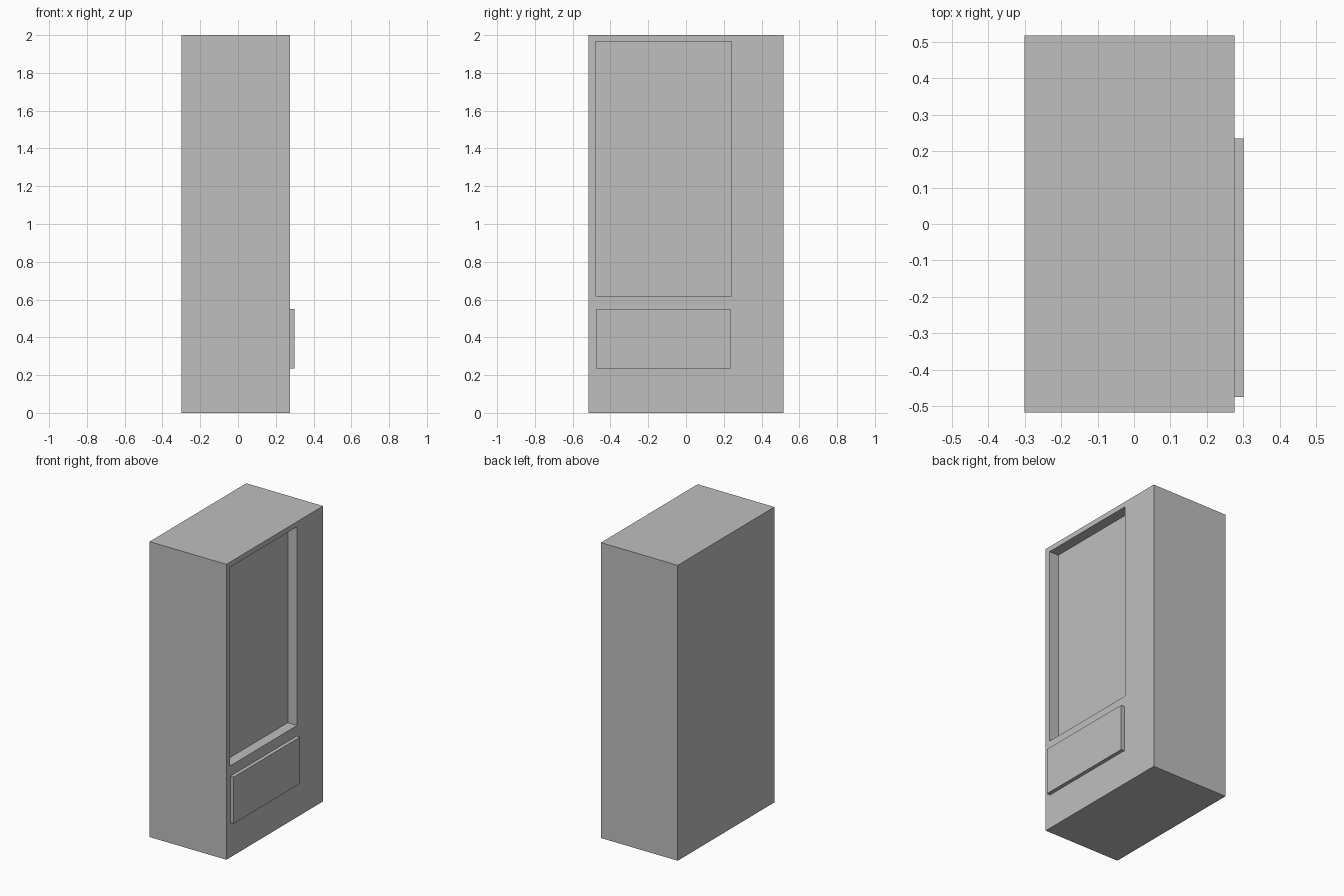
import bpy

cube = bpy.data.objects.get("Cube")
if cube:
    bpy.data.objects.remove(cube, do_unlink=True)

# Single plain grey finish
grey = bpy.data.materials.new("plain_grey")
grey.use_nodes = True
colour = (0.52, 0.52, 0.52, 1)
grey.diffuse_color = colour
grey.node_tree.nodes["Principled BSDF"].inputs["Base Color"].default_value = colour


def box(name, low, high):
    """Box between two opposite corners."""
    centre = [(a + b) / 2 for a, b in zip(low, high)]
    bpy.ops.mesh.primitive_cube_add(size=1, location=centre)
    ob = bpy.context.object
    ob.name = name
    ob.scale = [b - a for a, b in zip(low, high)]
    bpy.ops.object.transform_apply(location=False, rotation=False, scale=True)
    ob.data.materials.append(grey)
    return ob


FACE_X = 0.275      # plane of the display side
RECESS = 0.07       # depth of the display window

# Cabinet with the recessed window cut into its display side
cabinet = box("cabinet", (-0.3, -0.517, 0), (FACE_X, 0.517, 2))
cutter = box("window_cutter", (FACE_X - RECESS, -0.48, 0.62), (FACE_X + 0.1, 0.24, 1.965))
cut = cabinet.modifiers.new("window_recess", 'BOOLEAN')
cut.operation = 'DIFFERENCE'
cut.solver = 'EXACT'
cut.object = cutter
bpy.context.view_layer.objects.active = cabinet
bpy.ops.object.modifier_apply(modifier=cut.name)
bpy.data.objects.remove(cutter, do_unlink=True)

# Raised panel below the window
box("lower_panel", (FACE_X, -0.475, 0.235), (0.3, 0.235, 0.55))
